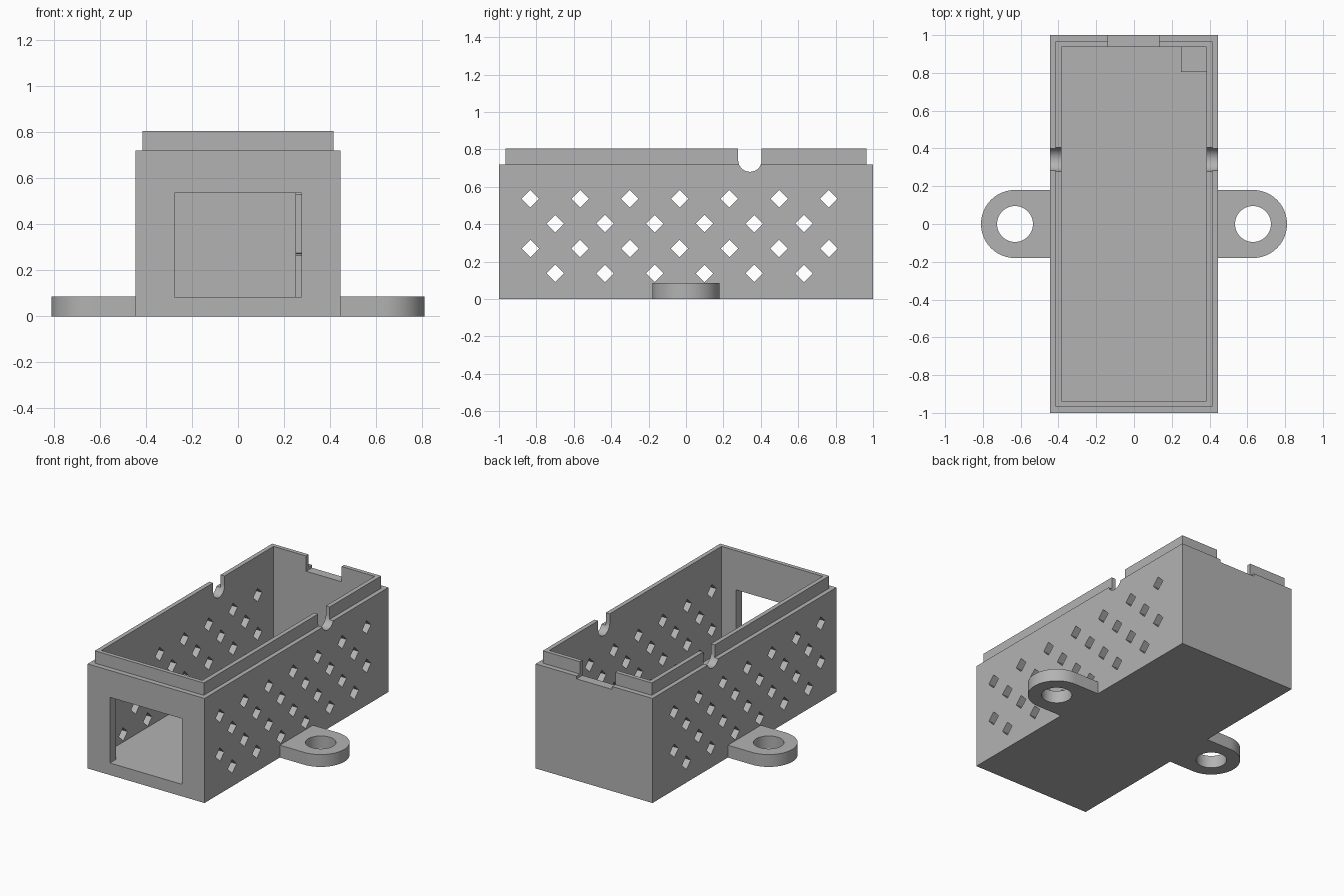
import bpy, bmesh, math
from mathutils import Vector

cube = bpy.data.objects.get("Cube")
if cube:
    bpy.data.objects.remove(cube, do_unlink=True)

grey = bpy.data.materials.new("matte_grey")
grey.use_nodes = True
grey.diffuse_color = (0.45, 0.45, 0.45, 1)
grey.node_tree.nodes["Principled BSDF"].inputs["Base Color"].default_value = (0.45, 0.45, 0.45, 1)


def make_object(name, bm):
    bmesh.ops.recalc_face_normals(bm, faces=bm.faces)
    mesh = bpy.data.meshes.new(name)
    bm.to_mesh(mesh)
    bm.free()
    mesh.materials.append(grey)
    obj = bpy.data.objects.new(name, mesh)
    bpy.context.collection.objects.link(obj)
    return obj


def prism(bm, outline, direction):
    """Extrude a closed outline along a direction."""
    face = bm.faces.new([bm.verts.new(p) for p in outline])
    new = bmesh.ops.extrude_face_region(bm, geom=[face])["geom"]
    verts = [v for v in new if isinstance(v, bmesh.types.BMVert)]
    bmesh.ops.translate(bm, verts=verts, vec=Vector(direction))


def box(name, x0, x1, y0, y1, z0, z1):
    bm = bmesh.new()
    prism(bm, [(x0, y0, z0), (x1, y0, z0), (x1, y1, z0), (x0, y1, z0)], (0, 0, z1 - z0))
    return make_object(name, bm)


def arc(cx, cy, r, start, end, steps):
    angles = [math.radians(start + (end - start) * i / steps) for i in range(steps + 1)]
    return [(cx + r * math.cos(a), cy + r * math.sin(a)) for a in angles]


def combine(target, other, operation="DIFFERENCE"):
    """Apply an exact boolean and discard the helper."""
    other.hide_render = True
    mod = target.modifiers.new("boolean", "BOOLEAN")
    mod.object, mod.operation, mod.solver = other, operation, "EXACT"
    bpy.ops.object.select_all(action="DESELECT")
    bpy.context.view_layer.objects.active = target
    target.select_set(True)
    bpy.ops.object.modifier_apply(modifier=mod.name)
    bpy.data.objects.remove(other, do_unlink=True)


def smooth(obj):
    bpy.ops.object.select_all(action="DESELECT")
    bpy.context.view_layer.objects.active = obj
    obj.select_set(True)
    bpy.ops.object.shade_smooth_by_angle(angle=math.radians(30))


FLOOR = 0.083

# Case body: stepped rim profile stacked as rectangular rings, then hollowed
bm = bmesh.new()
rings = []
for w, d, z in [(0.445, 1, 0), (0.445, 1, 0.72), (0.415, 0.965, 0.72), (0.415, 0.965, 0.805),
                (0.385, 0.937, 0.805), (0.385, 0.937, FLOOR)]:
    rings.append([bm.verts.new((sx * w, sy * d, z)) for sx, sy in ((-1, -1), (1, -1), (1, 1), (-1, 1))])
for low, high in zip(rings, rings[1:]):
    for i in range(4):
        j = (i + 1) % 4
        bm.faces.new((low[i], low[j], high[j], high[i]))
bm.faces.new(rings[0])
bm.faces.new(rings[-1])
case = make_object("case_body", bm)

# Corner post inside the back wall
combine(case, box("corner_post", 0.25, 0.42, 0.805, 0.96, 0.04, 0.62), "UNION")

# Front window and back rim notch
combine(case, box("window_cutter", -0.275, 0.275, -1.1, -0.9, FLOOR, 0.535))
combine(case, box("notch_cutter", -0.137, 0.133, 0.9, 1.1, 0.70, 0.9))

# Round-bottomed cable notches through both side walls
bm = bmesh.new()
outline = arc(0.342, 0.743, 0.063, 180, 360, 20) + [(0.405, 0.9), (0.279, 0.9)]
prism(bm, [(-0.6, y, z) for y, z in outline], (1.2, 0, 0))
combine(case, make_object("cable_notch_cutter", bm))

# Staggered diamond vents through both side walls
bm = bmesh.new()
PITCH, R = 0.266, 0.047
for row in range(4):
    z = 0.137 + row * 0.133
    count = 7 if row % 2 else 6
    for i in range(count):
        y = -0.034 + (i - (count - 1) / 2) * PITCH
        prism(bm, [(-0.6, y - R, z), (-0.6, y, z - R), (-0.6, y + R, z), (-0.6, y, z + R)], (1.2, 0, 0))
combine(case, make_object("vent_cutter", bm))
smooth(case)

# Rounded mounting tabs with screw holes
for side, sx in (("left", 1), ("right", -1)):
    bm = bmesh.new()
    outline = [(0.44, -0.18)] + arc(0.63, 0, 0.18, -90, 90, 32) + [(0.44, 0.18)]
    prism(bm, [(sx * x, y, 0) for x, y in outline], (0, 0, 0.085))
    tab = make_object(side + "_mounting_tab", bm)
    bm = bmesh.new()
    prism(bm, [(sx * x, y, -0.1) for x, y in arc(0.63, 0, 0.095, 0, 360, 48)[:-1]], (0, 0, 0.3))
    combine(tab, make_object("screw_hole_cutter", bm))
    smooth(tab)
